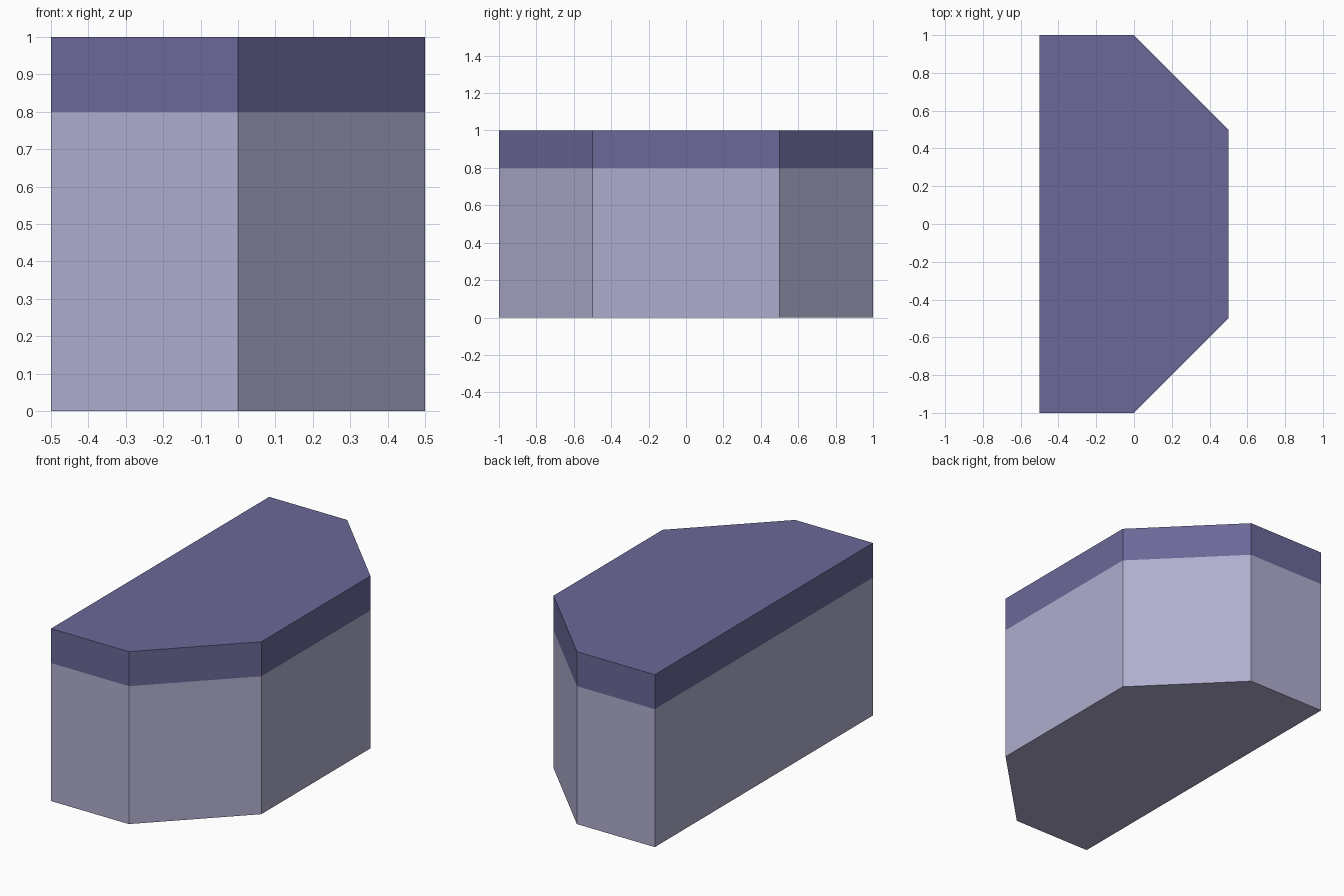
import bpy
import bmesh

if "Cube" in bpy.data.objects:
    bpy.data.objects.remove(bpy.data.objects["Cube"])

# Plan outline: straight back, chamfered front corners
half = [(-0.5, -1.0), (0.0, -1.0), (0.5, -0.5)]
outline = half + [(x, -y) for x, y in reversed(half)]


def prism(name, z0, z1, color):
    bm = bmesh.new()
    base = bm.faces.new([bm.verts.new((x, y, z0)) for x, y in outline])
    top = bmesh.ops.extrude_face_region(bm, geom=[base], use_keep_orig=True)
    verts = [v for v in top["geom"] if isinstance(v, bmesh.types.BMVert)]
    bmesh.ops.translate(bm, verts=verts, vec=(0, 0, z1 - z0))
    bmesh.ops.recalc_face_normals(bm, faces=bm.faces)
    mesh = bpy.data.meshes.new(name)
    bm.to_mesh(mesh)
    bm.free()
    mat = bpy.data.materials.new(name + "_color")
    mat.diffuse_color = (*color, 1.0)
    mat.use_nodes = True
    mat.node_tree.nodes["Principled BSDF"].inputs["Base Color"].default_value = mat.diffuse_color
    mesh.materials.append(mat)
    obj = bpy.data.objects.new(name, mesh)
    bpy.context.collection.objects.link(obj)
    return obj


# Pale lower body
prism("body", 0.0, 0.8, (0.43, 0.42, 0.62))
# Darker top slab
prism("top_slab", 0.8, 1.0, (0.147, 0.138, 0.314))
